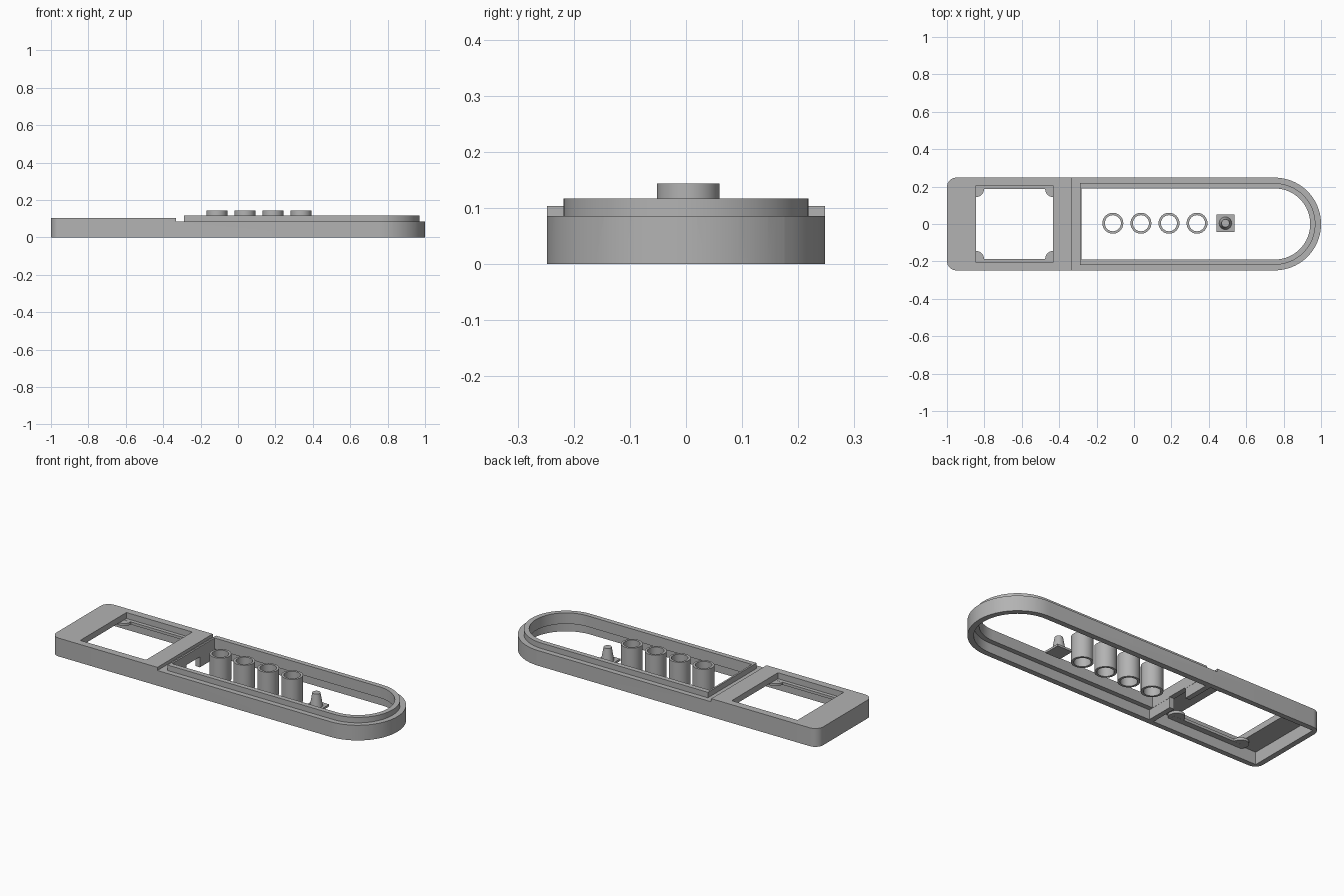
import bpy
import bmesh
import math

if "Cube" in bpy.data.objects:
    bpy.data.objects.remove(bpy.data.objects["Cube"])

grey = bpy.data.materials.new("plain grey")
grey.use_nodes = True
grey.diffuse_color = (0.45, 0.45, 0.45, 1)
grey.node_tree.nodes["Principled BSDF"].inputs["Base Color"].default_value = grey.diffuse_color

HALF = 0.248          # half width of the casing
END = 1 - HALF        # centre of the round end
TUBE_Y = 0.004


def arc(cx, cy, r, a0, a1, n):
    """Points on an arc, angles in degrees."""
    steps = [math.radians(a0 + (a1 - a0) * i / n) for i in range(n + 1)]
    return [(cx + r * math.cos(a), cy + r * math.sin(a)) for a in steps]


def tongue(x0, r, corner=0.0):
    """Outline with a square end at x0 and a round end."""
    pts = arc(END, 0, r, -90, 90, 40)
    if corner:
        pts += arc(x0 + corner, r - corner, corner, 90, 180, 8)
        pts += arc(x0 + corner, corner - r, corner, 180, 270, 8)
    else:
        pts += [(x0, r), (x0, -r)]
    return pts


def rect(x0, x1, y0, y1):
    return [(x0, y0), (x1, y0), (x1, y1), (x0, y1)]


def circle(x, y, r, n=32):
    return arc(x, y, r, 0, 360, n)[:-1]


def finish(name, bm):
    bmesh.ops.recalc_face_normals(bm, faces=bm.faces)
    mesh = bpy.data.meshes.new(name)
    bm.to_mesh(mesh)
    bm.free()
    mesh.materials.append(grey)
    obj = bpy.data.objects.new(name, mesh)
    bpy.context.collection.objects.link(obj)
    return obj


def prism(name, pts, z0, z1, hole=None, top=None):
    """Upright prism; hole is an inner outline, top a different upper outline."""
    bm = bmesh.new()

    def loop(points, z):
        return [bm.verts.new((x, y, z)) for x, y in points]

    def bridge(a, b):
        for i in range(len(a)):
            j = (i + 1) % len(a)
            bm.faces.new((a[i], a[j], b[j], b[i]))

    low, high = loop(pts, z0), loop(top or pts, z1)
    bridge(low, high)
    if hole:
        in_low, in_high = loop(hole, z0), loop(hole, z1)
        bridge(in_low, in_high)
        bridge(low, in_low)
        bridge(high, in_high)
    else:
        bm.faces.new(low)
        bm.faces.new(high)
    return finish(name, bm)


def carve(obj, cutters):
    """Subtract the cutters, then discard them."""
    for cutter in cutters:
        cutter.hide_render = True
        mod = obj.modifiers.new("cut", "BOOLEAN")
        mod.operation = "DIFFERENCE"
        mod.solver = "EXACT"
        mod.object = cutter
    graph = bpy.context.evaluated_depsgraph_get()
    mesh = bpy.data.meshes.new_from_object(obj.evaluated_get(graph))
    obj.modifiers.clear()
    obj.data = mesh
    for cutter in cutters:
        bpy.data.objects.remove(cutter)


def smooth(obj):
    bpy.ops.object.select_all(action="DESELECT")
    obj.select_set(True)
    bpy.context.view_layer.objects.active = obj
    bpy.ops.object.shade_smooth_by_angle(angle=math.radians(30))


# Casing: raised block, stepped ledge, rim, openings and hollow underside
casing = prism("casing", tongue(-1, HALF, 0.05), 0, 0.117)
carve(casing, [
    prism("block_top_cutter", rect(-1.1, -0.33, -0.4, 0.4), 0.104, 0.3),
    prism("ledge_cutter", tongue(-0.332, 0.35), 0.086, 0.3, hole=tongue(-0.29, 0.218)),
    prism("opening_cutter", tongue(-0.28, 0.19), -0.1, 0.3),
    prism("recess_cutter", tongue(-0.281, 0.217), -0.1, 0.055),
    prism("cavity_cutter", rect(-0.97, -0.31, -0.219, 0.219), -0.1, 0.07),
    prism("window_cutter", rect(-0.845, -0.432, -0.207, 0.207), -0.1, 0.3),
    prism("notch_cutter", rect(-0.35, -0.25, -0.06, 0.06), -0.1, 0.06),
])
smooth(casing)

# Window sills and rounded corner tabs
for side, label in ((1, "back"), (-1, "front")):
    y0, y1 = sorted((side * 0.186, side * 0.225))
    prism(label + "_window_sill", rect(-0.86, -0.415, y0, y1), 0.055, 0.07)
    for x, end in ((-0.845, "right"), (-0.432, "left")):
        smooth(prism(f"{label}_{end}_corner_tab", circle(x, side * 0.187, 0.043), 0.0555, 0.0695))

# Row of open tubes
for i in range(4):
    x = -0.113 + 0.15 * i
    smooth(prism(f"button_tube_{i + 1}", circle(x, TUBE_Y, 0.056), 0, 0.144,
                 hole=circle(x, TUBE_Y, 0.043)))

# Tapered post on a small square foot
prism("post_foot", rect(0.442, 0.536, TUBE_Y - 0.047, TUBE_Y + 0.047), 0, 0.012)
smooth(prism("tapered_post", circle(0.489, TUBE_Y, 0.034), 0.01, 0.085,
             top=circle(0.489, TUBE_Y, 0.021)))
